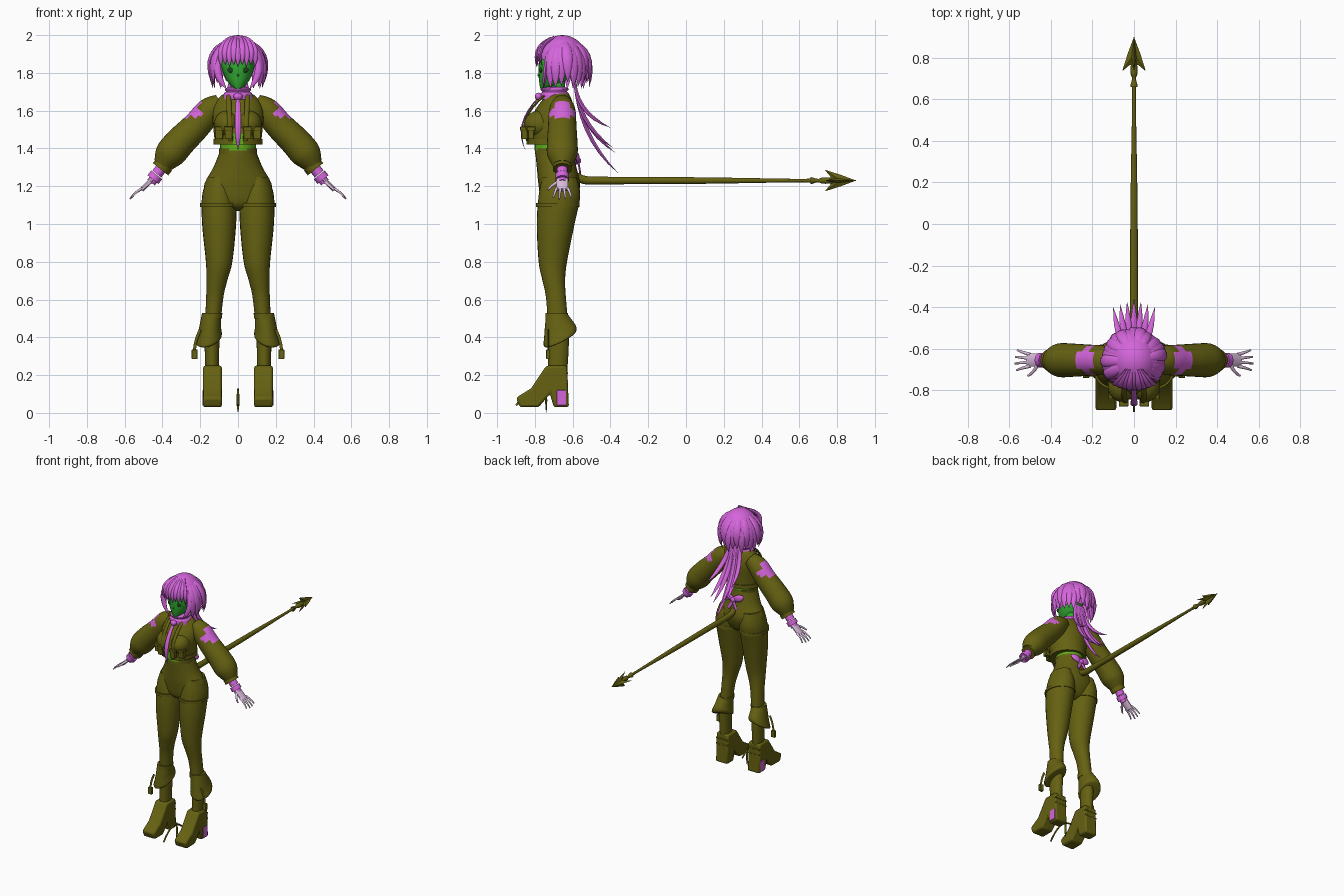
import bpy, bmesh, math, random
from mathutils import Vector, Matrix

random.seed(4)
default_cube = bpy.data.objects.get("Cube")
if default_cube:
    bpy.data.objects.remove(default_cube)


def material(name, *rgb):
    mat = bpy.data.materials.new(name)
    mat.use_nodes = True
    mat.diffuse_color = (*rgb, 1)
    mat.node_tree.nodes["Principled BSDF"].inputs["Base Color"].default_value = (*rgb, 1)
    return mat


OLIVE = material("olive cloth", .13, .12, .006)
PINK = material("orchid pink", .66, .13, .71)
GREEN = material("leaf green", .03, .38, .03)
LIME = material("lime green", .12, .42, .01)
PALE = material("pale lilac", .72, .52, .72)
DARK = material("dark green", .01, .06, .01)

# Shared directions and depths
SIDEWAYS, FORWARD = Vector((1, 0, 0)), Vector((0, -1, 0))
SPINE, ARM, TAIL_HEIGHT = -.69, -.655, 1.23


def finish(name, bm, mat, mirror=False, bevel=0, angle=45):
    bmesh.ops.recalc_face_normals(bm, faces=bm.faces)
    mesh = bpy.data.meshes.new(name)
    bm.to_mesh(mesh)
    bm.free()
    mesh.materials.append(mat)
    mesh.shade_smooth()
    mesh.set_sharp_from_angle(angle=math.radians(angle))
    obj = bpy.data.objects.new(name, mesh)
    bpy.context.collection.objects.link(obj)
    if bevel:
        modifier = obj.modifiers.new("Bevel", "BEVEL")
        modifier.width, modifier.segments = bevel, 2
    if mirror:
        obj.modifiers.new("Mirror", "MIRROR")
    return obj


def smooth_path(rows, steps):
    """Catmull-Rom interpolation of centres and radii."""
    rows = [Vector(row) for row in rows]
    path = []
    for i in range(len(rows) - 1):
        before, start = rows[max(i - 1, 0)], rows[i]
        end, after = rows[i + 1], rows[min(i + 2, len(rows) - 1)]
        leave, arrive = (end - before) / 2, (after - start) / 2
        for step in range(steps):
            t = step / steps
            blend = t * t * (3 - 2 * t)
            path.append(start.lerp(end, blend) + leave * (t * (1 - t) ** 2) - arrive * (t * t * (1 - t)))
    return path + [rows[-1]]


def loft(name, rows, mat, ref=None, sides=24, steps=5, mirror=False):
    """Skin elliptical rings x, y, z, radius, radius; rings stay level unless ref is given."""
    rows = smooth_path(rows, steps)
    bm = bmesh.new()
    rings = []
    for i, row in enumerate(rows):
        centre, u, v = Vector(row[:3]), SIDEWAYS, FORWARD
        if ref:
            tangent = Vector(rows[min(i + 1, len(rows) - 1)][:3]) - Vector(rows[max(i - 1, 0)][:3])
            u = tangent.cross(ref).normalized()
            v = u.cross(tangent).normalized()
        angles = [math.tau * k / sides for k in range(sides)]
        rings.append([bm.verts.new(centre + u * row[3] * math.cos(a) + v * row[4] * math.sin(a)) for a in angles])
    for lower, upper in zip(rings, rings[1:]):
        for k in range(sides):
            bm.faces.new((lower[k], lower[k - 1], upper[k - 1], upper[k]))
    bm.faces.new(rings[0])
    bm.faces.new(rings[-1])
    return finish(name, bm, mat, mirror)


def stack(name, rows, mat, x=lambda z: 0, steps=5, mirror=False):
    """Level rings given as height, half width, front, back."""
    rows = [(x(z), (front + back) / 2, z, half, (back - front) / 2) for z, half, front, back in rows]
    return loft(name, rows, mat, steps=steps, mirror=mirror)


def leaf(t):
    return .002 + (.6 + t) * (1 - t ** 3)


def taper(t):
    return 1 - t / 2


def even(t):
    return 1


def strand(name, start, end, bend, width, depth, mat, shape=leaf, ref=FORWARD, mirror=False):
    """A bowed flat tube whose thickness follows a shape rule."""
    rows = []
    for i in range(9):
        t = i / 8
        centre = Vector(start).lerp(Vector(end), t) + Vector(bend) * (4 * t * (1 - t))
        rows.append((*centre, width * shape(t), depth * shape(t)))
    return loft(name, rows, mat, ref, sides=10, steps=1, mirror=mirror)


def ball(name, centre, size, mat, mirror=False, keep=lambda c: True):
    bm = bmesh.new()
    bmesh.ops.create_uvsphere(bm, u_segments=28, v_segments=18, radius=1)
    bmesh.ops.transform(bm, matrix=Matrix.Translation(centre) @ Matrix.Diagonal((*size, 1)), verts=bm.verts)
    cut = [f for f in bm.faces if not keep(f.calc_center_median())]
    bmesh.ops.delete(bm, geom=cut, context="FACES")
    return finish(name, bm, mat, mirror)


def box(name, centre, size, mat, mirror=False, bevel=.002):
    bm = bmesh.new()
    bmesh.ops.create_cube(bm, size=1)
    bmesh.ops.transform(bm, matrix=Matrix.Translation(centre) @ Matrix.Diagonal((*size, 1)), verts=bm.verts)
    return finish(name, bm, mat, mirror, bevel)


def leg_line(z):
    return min(.137, .1 + .12 * max(0, .8 - z))


# Trousers
stack("hips", [(1.4, .09, -.8, -.6), (1.3, .13, -.79, -.58), (1.2, .18, -.78, -.56),
               (1.1, .15, -.76, -.6), (1.07, .06, -.7, -.65)], OLIVE)
stack("leg", [(1.25, .06, -.76, -.58), (1.15, .09, -.78, -.56), (1, .09, -.79, -.59), (.8, .07, -.78, -.63),
              (.7, .055, -.76, -.64), (.6, .045, -.74, -.635), (.4, .04, -.73, -.62), (.2, .035, -.73, -.63)],
      OLIVE, leg_line, mirror=True)
stack("thigh_strap", [(z, .1, -.795, -.565) for z in (1.11, 1.09)], OLIVE, leg_line, 1, True)
stack("waistband", [(z, .1, -.8, -.6) for z in (1.4, 1.37)], OLIVE, steps=1)

# Flared leg cuffs, tilted down toward the outside and front
cuff = stack("leg_cuff", [(.53, .05, -.74, -.63), (.45, .06, -.75, -.59), (.4, .07, -.75, -.58),
                          (.39, .04, -.7, -.6)], OLIVE, lambda z: .14 + (.53 - z) / 8, mirror=True)
for vertex in cuff.data.vertices:
    co = vertex.co
    drop = min(1, (.53 - co.z) * 9)
    co.z += drop * ((co.y - ARM) / 2 - (co.x - .15) / 4)
stack("knee_band", [(z, .05, -.745, -.625) for z in (.53, .5)], OLIVE, leg_line, 1, True)
strand("cuff_ribbon", (.2, -.73, .44), (.23, -.73, .3), (.01, 0, 0), .008, .004, OLIVE, even, mirror=True)
box("ribbon_end", (.23, -.73, .31), (.03, .02, .05), OLIVE, True)

# Platform boots: a side profile pushed across the foot
profile = [(-.88, .03), (-.9, .08), (-.82, .13), (-.74, .25), (-.63, .25),
           (-.62, .03), (-.7, .03), (-.72, .1), (-.78, .03)]
bm = bmesh.new()
outline = bm.faces.new([bm.verts.new((.085, y, z)) for y, z in profile])
extruded = bmesh.ops.extrude_face_region(bm, geom=[outline])["geom"]
bmesh.ops.translate(bm, vec=SIDEWAYS / 10, verts=[g for g in extruded if isinstance(g, bmesh.types.BMVert)])
finish("boot", bm, OLIVE, True, .012)
box("heel_patch", (.185, -.66, .08), (.006, .05, .08), PINK, True)
for z in (.17, .21):
    box("boot_strap", (.135, SPINE, z), (.1, .13, .01), OLIVE, True)

# Hanging charm between the boots
strand("charm_cord", (0, -.9, .04), (0, -.68, .08), (0, 0, .06), .006, .006, OLIVE, even, SIDEWAYS)
strand("charm_spike", (0, -.74, .13), (0, -.74, 0), (0, 0, 0), .008, .006, OLIVE)

# Torso and cropped jacket
stack("midriff", [(z, .094, -.802, -.602) for z in (1.46, 1.39)], LIME, steps=1)
stack("jacket", [(1.42, .12, -.83, -.59), (1.5, .13, -.84, -.59), (1.6, .135, -.8, -.59),
                 (1.67, .1, -.75, -.61), (1.7, .05, -.73, -.63)], OLIVE)
ball("bust", (.06, -.775, 1.53), (.066, .08, .07), OLIVE, True)
stack("jacket_hem", [(z, .13, -.84, -.585) for z in (1.45, 1.42)], OLIVE, steps=1)
strand("lapel", (.05, -.75, 1.68), (.04, -.84, 1.44), (0, -.05, 0), .013, .006, OLIVE, even, mirror=True)
box("belly_plate", (0, -.84, 1.45), (.055, .008, .06), LIME)
for x in (.05, .1):
    y = -.89 + x * .7
    box("chest_pocket", (x, y, 1.475), (.04, .03, .05), OLIVE, True)
    box("pocket_flap", (x, y, 1.505), (.045, .045, .02), OLIVE, True)

# Puffed sleeves with a cross patch on the upper arm
sleeve_rows = [(.09, 1.64, .05), (.15, 1.6, .07), (.22, 1.52, .075), (.3, 1.44, .08),
               (.36, 1.37, .08), (.4, 1.31, .05)]
sleeve = loft("sleeve", [(x, ARM, z, r, r) for x, z, r in sleeve_rows], OLIVE, FORWARD, 32, 9, True)
sleeve.data.materials.append(PINK)
along, outward = Vector((1, 0, -1)).normalized(), Vector((1, 0, 1))
for face in sleeve.data.polygons:
    offset = face.center - Vector((.19, ARM, 1.555))
    reach, spread = abs(offset.dot(along)), abs(offset.y)
    if offset.dot(outward) > 0 and (max(reach * 3, spread) < .07 or max(reach, spread * 1.6) < .06):
        face.material_index = 1


def arm_band(name, x, z, radius, mat):
    strand(name, (x, ARM, z), (x + .02, ARM, z - .025), (0, 0, 0), radius, radius, mat, even, mirror=True)


# Wrists and hands
arm_band("sleeve_cuff", .39, 1.315, .052, OLIVE)
arm_band("wristband", .41, 1.29, .03, PINK)
arm_band("wrist_ruffle", .43, 1.26, .037, PINK)
arm_band("wrist_edge", .44, 1.245, .025, PINK)
strand("palm", (.45, ARM, 1.24), (.51, ARM, 1.18), (0, 0, 0), .012, .033, PALE, even, mirror=True)
for i in range(4):
    reach = 1 - abs(i - 1.3) / 9
    y = ARM + (i - 1.5) * .019
    tip = (.5 + .075 * reach, y + (i - 1.5) * .013, 1.19 - .06 * reach)
    strand("finger", (.5, y, 1.19), tip, (.005, 0, .005), .008, .009, PALE, taper, mirror=True)
strand("thumb", (.46, -.67, 1.225), (.51, -.73, 1.18), (0, -.01, 0), .01, .01, PALE, taper, mirror=True)

# Collar and tie
stack("neck", [(z, .04, -.72, -.64) for z in (1.67, 1.77)], GREEN, steps=1)
stack("collar", [(1.66, .085, -.77, -.62), (1.69, .075, -.77, -.62), (1.7, .064, -.76, -.63),
                 (1.715, .07, -.77, -.62), (1.725, .05, -.74, -.64)], PINK)
ball("tie_knot", (0, -.78, 1.675), (.024, .02, .02), PINK)
strand("tie", (0, -.78, 1.67), (0, -.85, 1.39), (0, -.05, 0), .017, .005, PINK)

# Head and face
stack("face", [(1.713, .01, -.77, -.74), (1.735, .04, -.775, -.67), (1.78, .07, -.78, -.62),
               (1.85, .09, -.78, -.6), (1.93, .07, -.76, -.6)], GREEN)
ball("eye", (.036, -.768, 1.815), (.02, .009, .014), DARK, True)
ball("nose", (0, -.778, 1.787), (.005, .008, .007), GREEN)
box("mouth", (0, -.772, 1.757), (.02, .006, .003), DARK, bevel=0)

# Bobbed hair: cap, fringe, and hanging locks
ball("hair_cap", (0, ARM, 1.87), (.12, .13, .13), PINK,
     keep=lambda c: c.z > 1.79 and (c.z > 1.88 or c.y > -.71))
for i in range(-4, 5):
    x = i * .022
    back = x * x * 4
    strand("fringe_lock", (x * .4, -.7, 1.985), (x, back - .79, 1.83 + .01 * (i % 2)),
           (x / 4, -.035, .02), .019, .01, PINK)
count = 19
for i in range(count):
    angle = math.radians(62 + 236 * i / (count - 1))
    radial = Vector((math.sin(angle), -math.cos(angle), 0))
    crown = Vector((0, ARM, 1.97))
    tip = crown + radial * random.uniform(.125, .145)
    tip.z = random.uniform(1.71, 1.76)
    bend = radial * .042
    bend.z = .03
    strand("hair_lock", crown + radial / 20, tip, bend, .03, .014, PINK, ref=radial)
strand("side_lock", (.085, -.735, 1.9), (.06, -.755, 1.715), (.035, 0, 0), .02, .012, PINK, mirror=True)

# Long trailing hair
for i in range(-3, 4):
    x = i / 3
    drop = .52 - .2 * abs(x) - .04 * (i % 2)
    strand("trailing_lock", (x * .03, -.59, 1.79), (x / 10, -.36 - .04 * abs(x), 1.79 - drop),
           (0, -.05, -.03), .018, .011, PINK)

# Bow above the tail
ball("bow_knot", (0, -.575, 1.335), (.02, .02, .02), PINK)
strand("bow_loop", (0, -.58, 1.335), (.08, -.59, 1.37), (0, .01, 0), .027, .012, PINK, mirror=True)
strand("bow_end", (0, -.57, 1.33), (.035, -.56, 1.27), (0, 0, 0), .012, .005, PINK, even, mirror=True)

# Tail with beads and a four-finned arrow tip
strand("tail_root", (0, -.64, 1.3), (0, -.5, TAIL_HEIGHT), (0, 0, -.02), .022, .022, OLIVE, even, SIDEWAYS)
tail_rows = [(-.5, .022), (-.4, .02), (.1, .017), (.62, .009), (.66, .018), (.7, .009), (.74, .017), (.9, .002)]
loft("tail", [(0, y, TAIL_HEIGHT, r, r) for y, r in tail_rows], OLIVE, SIDEWAYS)
fin = [(0, .9), (.03, .82), (.057, .735), (.02, .765), (0, .76)]
for quarter in range(4):
    bm = bmesh.new()
    edge = [bm.verts.new((r, y, 0)) for r, y in fin]
    for thickness in (.012, -.012):
        ridge = bm.verts.new((.012, .8, thickness))
        for corner, following in zip(edge, edge[1:] + edge[:1]):
            bm.faces.new((corner, following, ridge))
    turn = Matrix.Rotation(quarter * math.pi / 2, 4, "Y")
    bmesh.ops.transform(bm, matrix=Matrix.Translation((0, 0, TAIL_HEIGHT)) @ turn, verts=bm.verts)
    finish("tail_fin", bm, OLIVE, angle=20)
